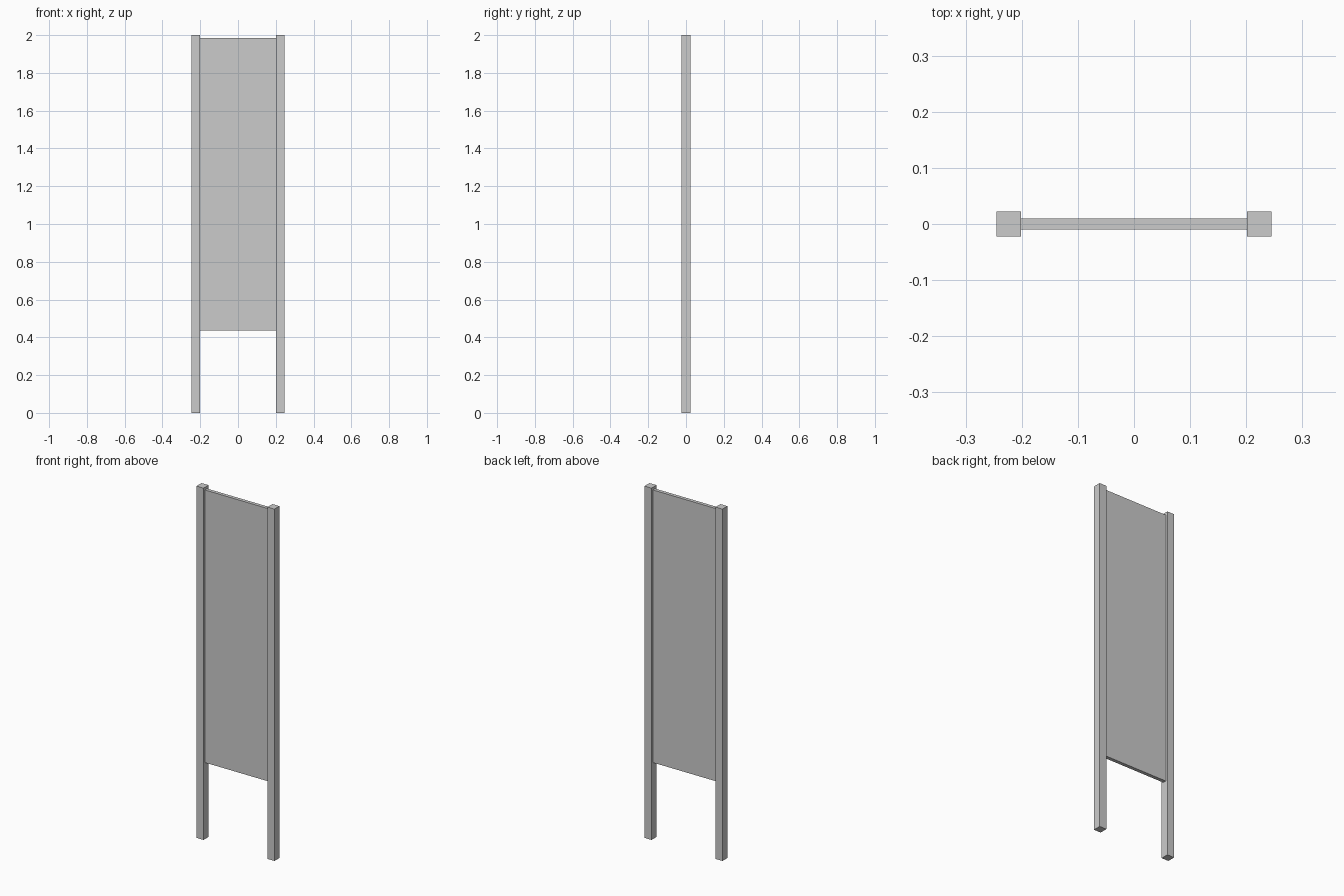
import bpy

if "Cube" in bpy.data.objects:
    bpy.data.objects.remove(bpy.data.objects["Cube"])


def box(name, x, y, z):
    """Add a box spanning the given (min, max) ranges."""
    spans = (x, y, z)
    bpy.ops.mesh.primitive_cube_add(size=1, location=[(a + b) / 2 for a, b in spans])
    obj = bpy.context.object
    obj.name = name
    obj.scale = [b - a for a, b in spans]
    bpy.ops.object.transform_apply(location=False, rotation=False, scale=True)
    return obj


INNER, OUTER = 0.201, 0.245   # post faces measured from the centre
POST_HALF_DEPTH = 0.0225
PANEL_HALF_DEPTH = 0.01

# Square posts on both sides
box("left_post", (-OUTER, -INNER), (-POST_HALF_DEPTH, POST_HALF_DEPTH), (0, 2))
box("right_post", (INNER, OUTER), (-POST_HALF_DEPTH, POST_HALF_DEPTH), (0, 2))

# Thin board held between the posts
box("panel", (-INNER, INNER), (-PANEL_HALF_DEPTH, PANEL_HALF_DEPTH), (0.435, 1.985))
